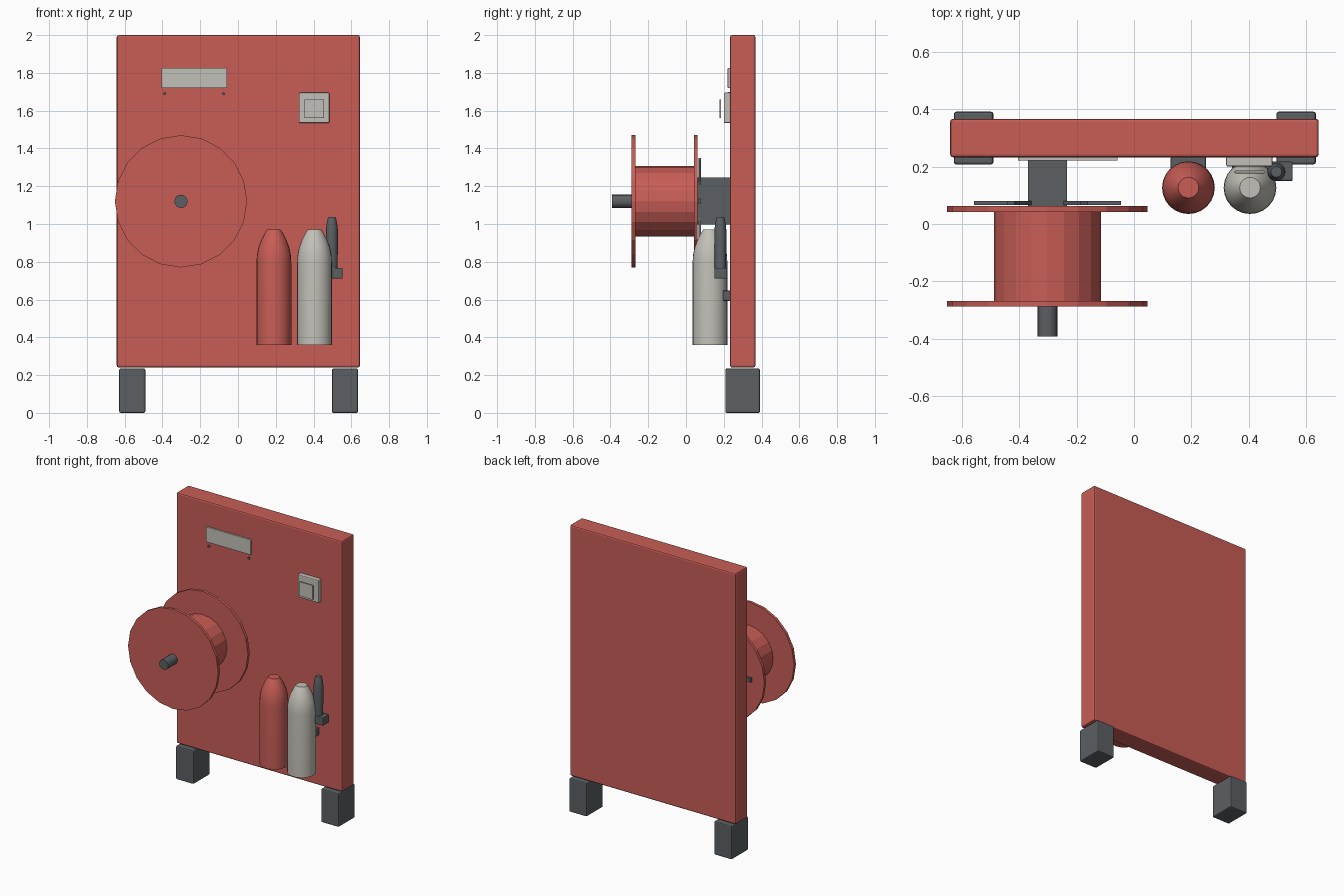
import bpy
import bmesh
from math import radians, pi, cos, sin
from mathutils import Matrix, Vector

cube = bpy.data.objects.get("Cube")
if cube:
    bpy.data.objects.remove(cube, do_unlink=True)


def material(name, rgb):
    m = bpy.data.materials.new(name)
    m.use_nodes = True
    m.diffuse_color = (*rgb, 1)
    m.node_tree.nodes["Principled BSDF"].inputs["Base Color"].default_value = (*rgb, 1)
    return m


RED = material("signal_red", (0.58, 0.11, 0.093))
DARK = material("dark_grey", (0.105, 0.117, 0.125))
LIGHT = material("light_grey", (0.54, 0.53, 0.48))


def add_object(name, bm, mat):
    bmesh.ops.recalc_face_normals(bm, faces=bm.faces)
    mesh = bpy.data.meshes.new(name)
    bm.to_mesh(mesh)
    bm.free()
    mesh.materials.append(mat)
    obj = bpy.data.objects.new(name, mesh)
    bpy.context.collection.objects.link(obj)
    return obj


def box(name, x, y, z, mat, bevel=0):
    """Box from (min, max) ranges, with optional softened edges."""
    bm = bmesh.new()
    bmesh.ops.create_cube(bm, size=1)
    size = [r[1] - r[0] for r in (x, y, z)]
    centre = [(r[1] + r[0]) / 2 for r in (x, y, z)]
    bmesh.ops.scale(bm, vec=size, verts=bm.verts)
    bmesh.ops.translate(bm, vec=centre, verts=bm.verts)
    obj = add_object(name, bm, mat)
    if bevel:
        mod = obj.modifiers.new("soft_edges", "BEVEL")
        mod.width = bevel
        mod.segments = 2
    return obj


def disc(name, x, z, y, radius, mat, sides=20):
    """Cylinder lying along y between the two values in y."""
    bm = bmesh.new()
    bmesh.ops.create_cone(bm, cap_ends=True, segments=sides, radius1=radius,
                          radius2=radius, depth=y[1] - y[0])
    place = Matrix.Translation((x, (y[0] + y[1]) / 2, z)) @ Matrix.Rotation(pi / 2, 4, "X")
    bmesh.ops.transform(bm, matrix=place, verts=bm.verts)
    return add_object(name, bm, mat)


def turned(name, x, y, profile, mat, sides=24):
    """Upright solid of revolution from (radius, z) pairs, capped at both ends."""
    bm = bmesh.new()
    rings = [[bm.verts.new((x + r * cos(2 * pi * i / sides), y + r * sin(2 * pi * i / sides), z))
              for i in range(sides)] for r, z in profile]
    for low, high in zip(rings, rings[1:]):
        for i in range(sides):
            j = (i + 1) % sides
            bm.faces.new((low[i], low[j], high[j], high[i]))
    bm.faces.new(rings[0])
    bm.faces.new(rings[-1])
    obj = add_object(name, bm, mat)
    bpy.ops.object.select_all(action="DESELECT")
    obj.select_set(True)
    bpy.context.view_layer.objects.active = obj
    bpy.ops.object.shade_smooth_by_angle(angle=radians(35))
    return obj


# Back panel and feet
box("panel", (-0.642, 0.645), (0.233, 0.367), (0.24, 2.0), RED, 0.01)
for side, x in (("right", -0.56), ("left", 0.566)):
    box(side + "_foot", (x - 0.069, x + 0.069), (0.208, 0.392), (0, 0.235), DARK, 0.008)

# Hose reel
RX, RZ = -0.302, 1.12
disc("reel_front_flange", RX, RZ, (-0.288, -0.268), 0.35, RED)
disc("reel_drum", RX, RZ, (-0.268, 0.042), 0.187, RED)
disc("reel_back_flange", RX, RZ, (0.042, 0.062), 0.35, RED)
disc("reel_shaft", RX, RZ, (-0.392, 0.07), 0.035, DARK, 16)
box("reel_bracket", (RX - 0.068, RX + 0.068), (0.062, 0.235), (0.998, 1.247), DARK)

# Flat reinforcing bars behind the reel
for i in range(3):
    bar = box(f"reel_spoke_{i + 1}", (-0.256, 0.256), (0.067, 0.08), (-0.015, 0.015), DARK)
    bar.data.transform(Matrix.Translation((RX, 0, RZ)) @ Matrix.Rotation(i * pi / 3, 4, "Y"))

# Nameplate and its screws
box("nameplate", (-0.405, -0.057), (0.221, 0.235), (1.72, 1.826), LIGHT, 0.003)
for side, x in (("right", -0.388), ("left", -0.077)):
    disc(side + "_screw", x, 1.69, (0.225, 0.235), 0.008, DARK, 10)

# Switch box with its raised button
box("switch_box", (0.322, 0.484), (0.2, 0.236), (1.535, 1.695), LIGHT, 0.006)
box("switch_button", (0.351, 0.456), (0.177, 0.186), (1.56, 1.66), LIGHT, 0.003)

# Gas bottles with wall brackets
bottle = [(0.092, 0.36), (0.092, 0.795), (0.09, 0.835), (0.082, 0.875),
          (0.067, 0.915), (0.049, 0.95), (0.036, 0.97)]
for name, x, mat in (("red", 0.19, RED), ("grey", 0.405, LIGHT)):
    turned(name + "_bottle", x, 0.127, bottle, mat)
    box(name + "_bottle_bracket", (x - 0.062, x + 0.062), (0.19, 0.235), (0.593, 0.648), DARK, 0.006)

# Hand torch standing in its holder
box("torch_holder", (0.442, 0.554), (0.15, 0.218), (0.711, 0.768), DARK, 0.005)
torch = [(0.03, 0.765), (0.032, 0.9), (0.032, 0.965), (0.028, 1.0), (0.022, 1.028), (0.019, 1.036)]
turned("torch", 0.497, 0.182, torch, DARK, 16)
